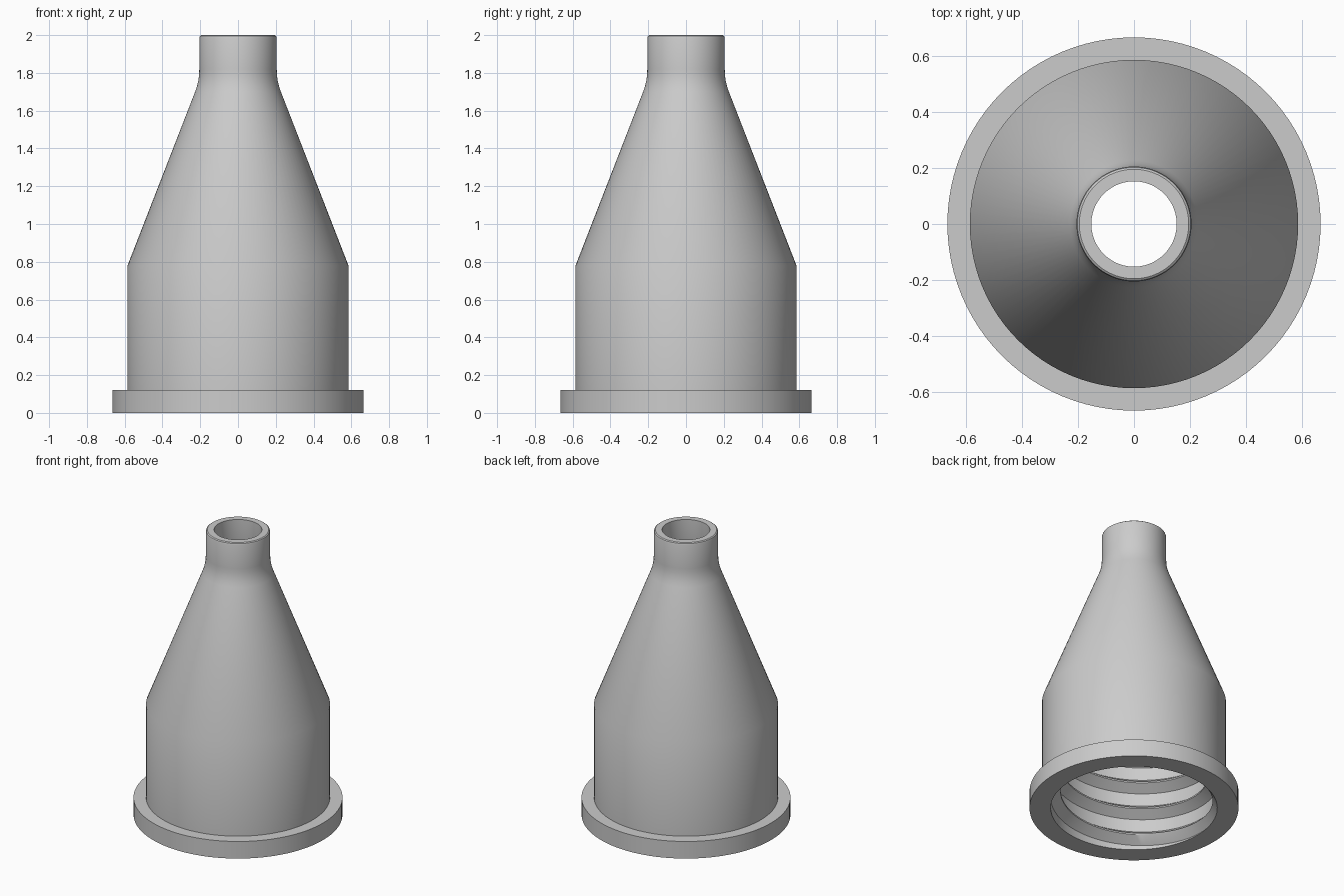
import bpy
import bmesh
import math

cube = bpy.data.objects.get("Cube")
if cube:
    bpy.data.objects.remove(cube, do_unlink=True)

SEGMENTS = 96
BORE = 0.53          # radius of the threaded socket
THREAD_TOP = 0.75    # height where the socket meets the inner cone
PITCH = 0.19
DEPTH = 0.063


def ring_point(radius, z, step):
    a = 2 * math.pi * step / SEGMENTS
    return (radius * math.cos(a), radius * math.sin(a), z)


def skin(bm, columns):
    """Join neighbouring columns of points with quads."""
    verts = [[bm.verts.new(p) for p in col] for col in columns]
    for a, b in zip(verts, verts[1:]):
        for i in range(len(a) - 1):
            bm.faces.new((a[i], b[i], b[i + 1], a[i + 1]))


# Outer shell, mouth and inner cone as one lathe profile (radius, height)
profile = [
    (BORE, 0), (0.665, 0), (0.665, 0.12), (0.585, 0.12),      # flange
    (0.585, 0.78), (0.227, 1.70),                             # body and cone
    (0.217, 1.73), (0.21, 1.76), (0.206, 1.79), (0.205, 1.82),  # neck fillet
    (0.205, 1.985), (0.202, 1.995), (0.195, 2.0),             # rounded lip
    (0.152, 2.0), (0.152, 1.74), (BORE, THREAD_TOP),          # bore
]

bm = bmesh.new()
skin(bm, [[ring_point(r, z, s) for r, z in profile] for s in range(SEGMENTS + 1)])

# Helical thread: each turn has root, crest, crest, root
ridge = [(-0.05, 0), (-0.005, 1), (0.005, 1), (0.05, 0)]
columns = []
for s in range(SEGMENTS + 1):
    rise = PITCH * (s / SEGMENTS + 0.79)
    column = []
    for turn in range(-3, 6):
        for offset, height in ridge:
            z = min(max(PITCH * turn + rise + offset, 0), THREAD_TOP)
            fade = max(0, min(1, z / 0.08, (THREAD_TOP - z) / 0.08))
            column.append(ring_point(BORE - DEPTH * height * fade, z, s))
    columns.append(column)
skin(bm, columns)

bmesh.ops.remove_doubles(bm, verts=bm.verts, dist=0.0001)
bmesh.ops.dissolve_degenerate(bm, edges=bm.edges, dist=0.0001)
bmesh.ops.recalc_face_normals(bm, faces=bm.faces)

mesh = bpy.data.meshes.new("threaded_nozzle")
bm.to_mesh(mesh)
bm.free()
nozzle = bpy.data.objects.new("threaded_nozzle", mesh)
bpy.context.collection.objects.link(nozzle)

# Plain grey
grey = bpy.data.materials.new("light_grey")
grey.use_nodes = True
colour = (0.6, 0.6, 0.6, 1)
grey.diffuse_color = colour
grey.node_tree.nodes["Principled BSDF"].inputs["Base Color"].default_value = colour
mesh.materials.append(grey)

# Smooth round walls with crisp rims
bpy.ops.object.select_all(action="DESELECT")
nozzle.select_set(True)
bpy.context.view_layer.objects.active = nozzle
bpy.ops.object.shade_smooth_by_angle(angle=math.radians(30))
